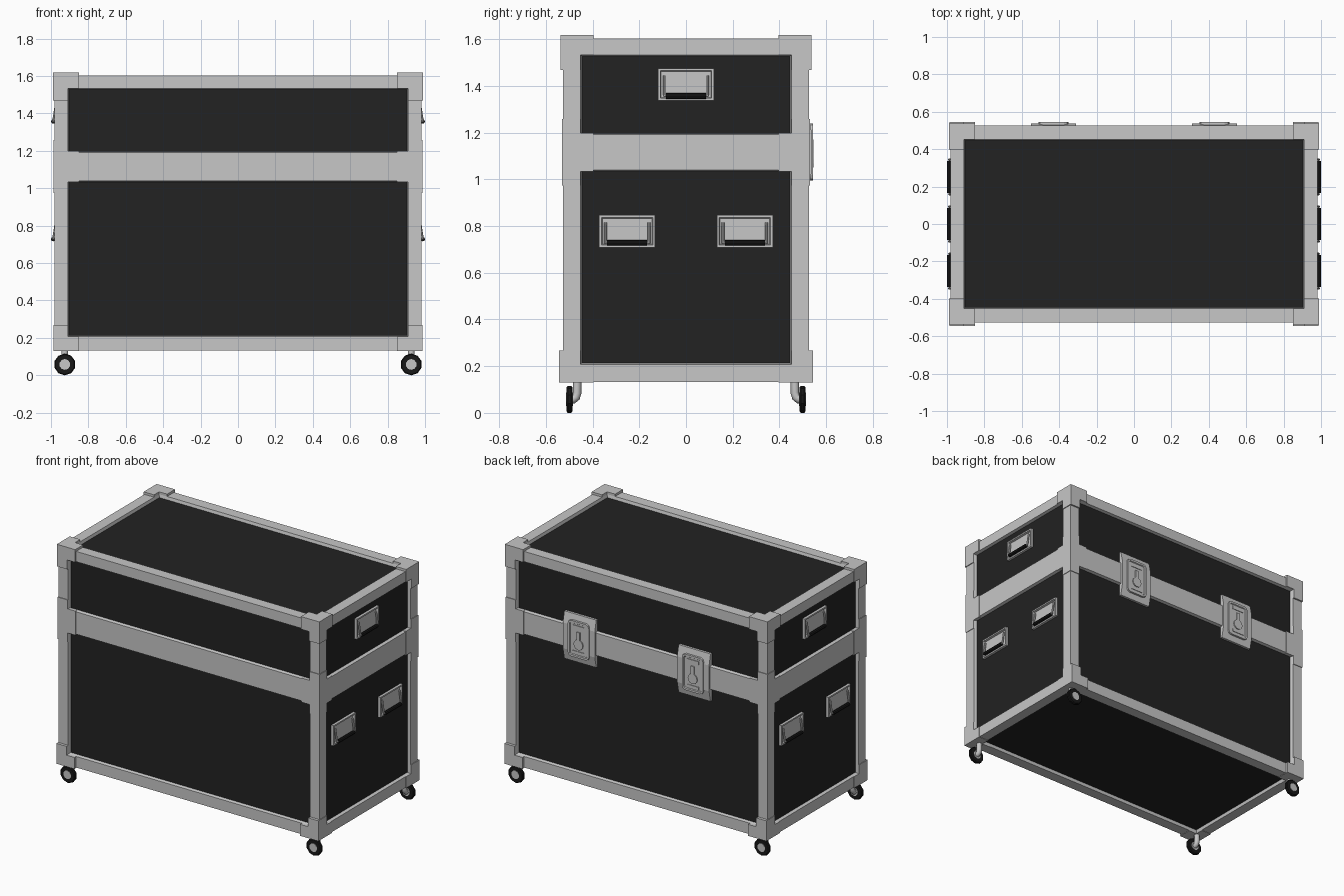
import bpy, bmesh, math
from mathutils import Vector, Matrix

if "Cube" in bpy.data.objects:
    bpy.data.objects.remove(bpy.data.objects["Cube"])


def material(name, rgb):
    m = bpy.data.materials.new(name)
    m.diffuse_color = (*rgb, 1)
    m.use_nodes = True
    m.node_tree.nodes["Principled BSDF"].inputs["Base Color"].default_value = m.diffuse_color
    return m


METAL = material("light_metal", (0.57, 0.57, 0.57))
PANEL = material("black_laminate", (0.016, 0.016, 0.016))
RUBBER = material("dark_rubber", (0.009, 0.009, 0.009))


def finish(bm, name, mats, mirror=""):
    bmesh.ops.recalc_face_normals(bm, faces=bm.faces[:])
    me = bpy.data.meshes.new(name)
    bm.to_mesh(me)
    bm.free()
    for m in mats:
        me.materials.append(m)
    ob = bpy.data.objects.new(name, me)
    bpy.context.collection.objects.link(ob)
    add_mirror(ob, mirror)
    return ob


def add_mirror(ob, axes):
    if axes:
        mod = ob.modifiers.new("mirror", "MIRROR")
        mod.use_axis = [a in axes for a in "xyz"]
        mod.use_mirror_merge = False


def add_box(bm, lo, hi):
    lo, hi = Vector(lo), Vector(hi)
    mat = Matrix.Translation((lo + hi) / 2) @ Matrix.Diagonal((*(hi - lo), 1))
    verts = bmesh.ops.create_cube(bm, size=1, matrix=mat)["verts"]
    return list({f for v in verts for f in v.link_faces})


def facing(faces, d):
    return max(faces, key=lambda f: f.calc_center_median().dot(Vector(d)))


def add_rod(bm, a, b, r, n=8):
    a, b = Vector(a), Vector(b)
    rot = (b - a).to_track_quat("Z", "Y").to_matrix().to_4x4()
    bmesh.ops.create_cone(bm, cap_ends=True, segments=n, radius1=r, radius2=r,
                          depth=(b - a).length,
                          matrix=Matrix.Translation((a + b) / 2) @ rot)


# Case body: box cut into frame and panels, panels inset with a sloped lip
IX, IY, Z1, Z2, Z3, Z4 = 0.91, 0.452, 0.208, 1.04, 1.192, 1.533
bm = bmesh.new()
add_box(bm, (-0.982, -0.526, 0.133), (0.982, 0.526, 1.603))
cuts = [("X", -IX), ("X", IX), ("Y", -IY), ("Y", IY),
        ("Z", Z1), ("Z", Z2), ("Z", Z3), ("Z", Z4)]
for axis, v in cuts:
    n = Vector([float(a == axis) for a in "XYZ"])
    bmesh.ops.bisect_plane(bm, geom=bm.verts[:] + bm.edges[:] + bm.faces[:],
                           plane_co=n * v, plane_no=n)
bm.normal_update()
panels = []
for f in bm.faces:
    c = f.calc_center_median()
    flat = abs(f.normal.z) > 0.5
    across = c.x if abs(f.normal.y) > 0.5 else c.y
    if flat and abs(c.x) < 0.1 and abs(c.y) < 0.1:
        panels.append(f)
    elif not flat and abs(across) < 0.1 and min(
            abs(c.z - (Z1 + Z2) / 2), abs(c.z - (Z3 + Z4) / 2)) < 0.05:
        panels.append(f)
bmesh.ops.inset_individual(bm, faces=panels, thickness=0.008, depth=-0.02)
for f in panels:
    f.material_index = 1
finish(bm, "case_body", [METAL, PANEL])


# Corner braces: a block on the corner with arms along the frame rails
def corner(name, lo, hi, arms):
    bm = bmesh.new()
    faces = add_box(bm, lo, hi)
    picks = [facing(faces, d) for d, _ in arms]
    for f, (d, length) in zip(picks, arms):
        new = bmesh.ops.extrude_discrete_faces(bm, faces=[f])["faces"]
        bmesh.ops.translate(bm, verts=new[0].verts[:], vec=Vector(d) * length)
    finish(bm, name, [METAL], "xy")


L, B, D, U = (-1, 0, 0), (0, -1, 0), (0, 0, -1), (0, 0, 1)
corner("top_corner", (IX, IY, Z4), (0.988, 0.537, 1.619), [(L, 0.06), (B, 0.055), (D, 0.064)])
corner("bottom_corner", (IX, IY, 0.13), (0.986, 0.545, Z1), [(L, 0.06), (B, 0.055), (U, 0.06)])
corner("middle_brace", (IX, IY, Z2 - 0.006), (0.986, 0.531, Z3 + 0.006),
       [(L, 0.06), (B, 0.055), (D, 0.06), (U, 0.06)])

# Side handles: dished plate, bail rods and rubber grip
for name, cy, cz in [("upper_handle", 0, 1.407), ("lower_front_handle", -0.252, 0.778),
                     ("lower_back_handle", 0.252, 0.778)]:
    bm = bmesh.new()
    faces = add_box(bm, (0.955, cy - 0.12, cz - 0.069), (0.979, cy + 0.12, cz + 0.069))
    bm.normal_update()
    dish = [facing(faces, (1, 0, 0))]
    bmesh.ops.inset_individual(bm, faces=dish, thickness=0.014, depth=0)
    bmesh.ops.inset_individual(bm, faces=dish, thickness=0.005, depth=-0.014)
    finish(bm, name + "_plate", [METAL], "x")
    bm = bmesh.new()
    for s in (-1, 1):
        add_rod(bm, (0.974, cy + s * 0.093, cz + 0.037), (0.988, cy + s * 0.093, cz - 0.052), 0.006)
        add_rod(bm, (0.988, cy + s * 0.093, cz - 0.048), (0.988, cy + s * 0.08, cz - 0.048), 0.005)
    finish(bm, name + "_bail", [METAL], "x")
    bm = bmesh.new()
    add_rod(bm, (0.988, cy - 0.086, cz - 0.05), (0.988, cy + 0.086, cz - 0.05), 0.012)
    finish(bm, name + "_grip", [RUBBER], "x")

# Back latches: bowed plate, raised dished centre, turn key and slot bar
CX = 0.43
bm = bmesh.new()
profile = [(0.503, 0.955), (0.522, 0.955), (0.538, 1.03), (0.538, 1.205), (0.522, 1.278), (0.503, 1.278)]
base = bm.faces.new([bm.verts.new((CX - 0.12, y, z)) for y, z in profile])
side = bmesh.ops.extrude_face_region(bm, geom=[base])["geom"]
bmesh.ops.translate(bm, verts=[v for v in side if isinstance(v, bmesh.types.BMVert)], vec=(0.24, 0, 0))
finish(bm, "latch_plate", [METAL], "x")

bm = bmesh.new()
faces = add_box(bm, (CX - 0.08, 0.53, 0.995), (CX + 0.08, 0.545, 1.24))
bm.normal_update()
front = facing(faces, (0, 1, 0))
bmesh.ops.bevel(bm, geom=[e for e in bm.edges if abs((e.verts[0].co - e.verts[1].co).y) > 0.01],
                offset=0.025, segments=2, affect="EDGES", profile=0.5)
bm.normal_update()
front = [facing(bm.faces, (0, 1, 0))]
bmesh.ops.inset_individual(bm, faces=front, thickness=0.014, depth=0)
bmesh.ops.inset_individual(bm, faces=front, thickness=0.004, depth=-0.006)
finish(bm, "latch_centre", [METAL], "x")

bm = bmesh.new()
add_rod(bm, (CX, 0.535, 1.085), (CX, 0.546, 1.085), 0.035, 12)
add_box(bm, (CX - 0.012, 0.535, 1.11), (CX + 0.012, 0.546, 1.17))
add_box(bm, (CX - 0.045, 0.535, 1.19), (CX + 0.045, 0.543, 1.212))
add_box(bm, (CX - 0.045, 0.535, 1.022), (CX + 0.045, 0.543, 1.038))
finish(bm, "latch_key", [METAL], "x")

# Casters: bent stem, dark tyre and light hub
WX, WZ = 0.926, 0.058
cu = bpy.data.curves.new("caster_stem", "CURVE")
cu.dimensions = "3D"
cu.bevel_depth, cu.bevel_resolution, cu.use_fill_caps = 0.018, 2, True
pts = [(0.466, 0.14), (0.466, 0.085), (0.471, 0.067), (0.482, 0.058), (0.492, 0.058)]
sp = cu.splines.new("POLY")
sp.points.add(len(pts) - 1)
for p, (y, z) in zip(sp.points, pts):
    p.co = (WX, y, z, 1)
stem = bpy.data.objects.new("caster_stem", cu)
bpy.context.collection.objects.link(stem)
cu.materials.append(METAL)
bpy.context.view_layer.objects.active = stem
stem.select_set(True)
bpy.ops.object.convert(target="MESH")
add_mirror(bpy.context.view_layer.objects.active, "xy")

bm = bmesh.new()
add_rod(bm, (WX, 0.487, WZ), (WX, 0.511, WZ), 0.058, 10)
rim = [e for e in bm.edges if abs((e.verts[0].co - e.verts[1].co).y) < 0.001]
bmesh.ops.bevel(bm, geom=rim, offset=0.005, segments=1, affect="EDGES")
finish(bm, "caster_tyre", [RUBBER], "xy")
bm = bmesh.new()
add_rod(bm, (WX, 0.484, WZ), (WX, 0.514, WZ), 0.029, 10)
finish(bm, "caster_hub", [METAL], "xy")
